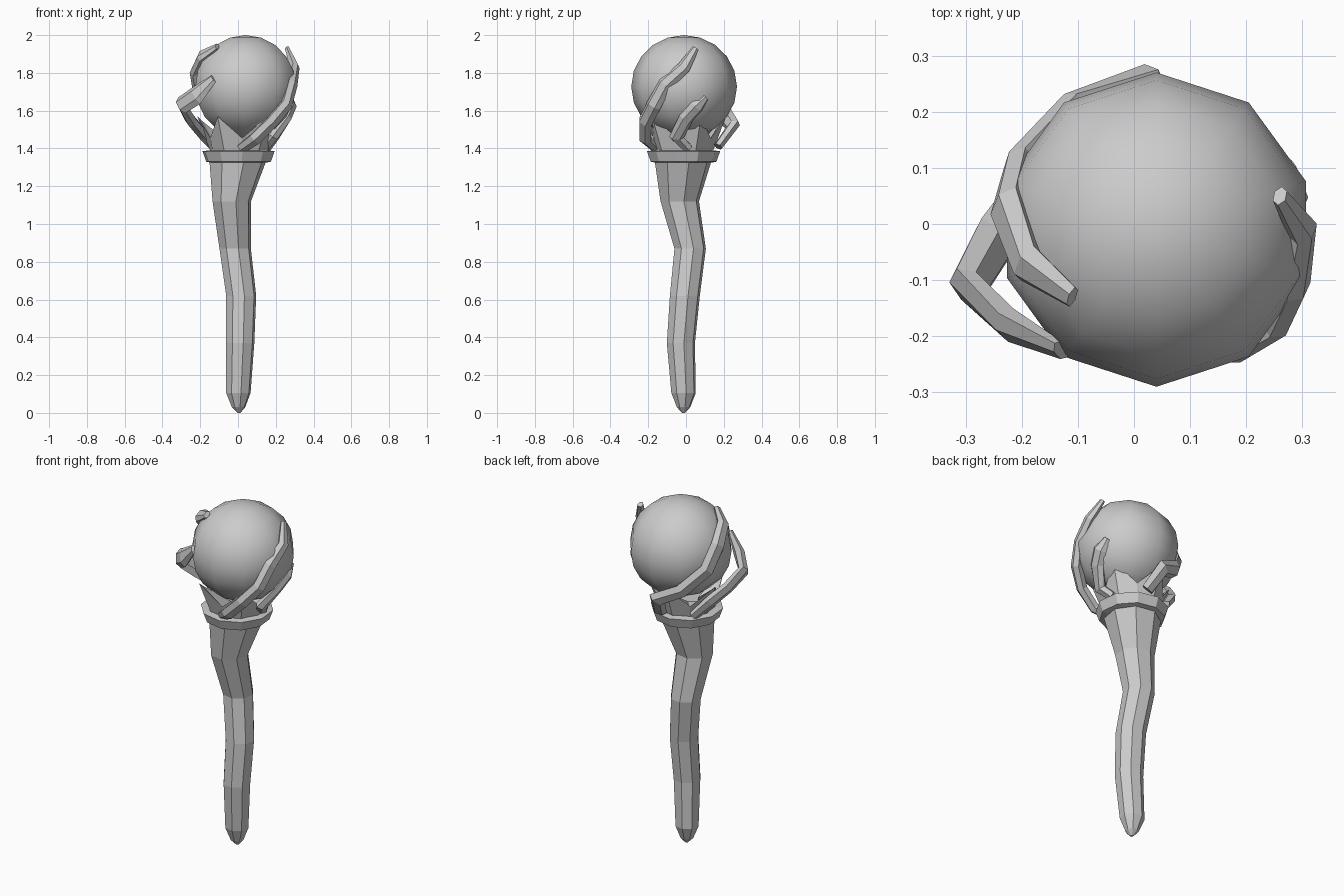
import bpy, bmesh, math
from mathutils import Vector

if "Cube" in bpy.data.objects:
    bpy.data.objects.remove(bpy.data.objects["Cube"])

ORB = Vector((0.04, -0.01, 1.727))


def finish(bm, name):
    bmesh.ops.recalc_face_normals(bm, faces=bm.faces)
    me = bpy.data.meshes.new(name)
    bm.to_mesh(me)
    bm.free()
    ob = bpy.data.objects.new(name, me)
    bpy.context.collection.objects.link(ob)
    return ob


def skin(bm, loops):
    # bridge equal-length vertex loops and cap both ends
    n = len(loops[0])
    vs = [[bm.verts.new(p) for p in lp] for lp in loops]
    for a, b in zip(vs, vs[1:]):
        for i in range(n):
            j = (i + 1) % n
            bm.faces.new((a[i], a[j], b[j], b[i]))
    bm.faces.new(vs[0])
    bm.faces.new(vs[-1])


def lathe(name, rings, sides, phase=0.0):
    # rings: (centre x, centre y, z, radius)
    bm = bmesh.new()
    skin(bm, [[(x + r * math.cos(phase + i * math.tau / sides),
                y + r * math.sin(phase + i * math.tau / sides), z)
               for i in range(sides)] for x, y, z, r in rings])
    return finish(bm, name)


def claw(name, pts, width, thick):
    # tapered six-sided strip that lies against the orb
    bm = bmesh.new()
    P = [Vector(p) for p in pts]
    loops = []
    taper = [0.8, 1.0, 1.0, 1.0, 0.95, 0.85]
    for i, p in enumerate(P):
        t = (P[min(i + 1, len(P) - 1)] - P[max(i - 1, 0)]).normalized()
        out = p - ORB
        out = (out - t * out.dot(t)).normalized()
        side = t.cross(out)
        s = 0.45 if i == len(P) - 1 else taper[min(i, 5)]
        loops.append([p + (side * math.cos(a) * width + out * math.sin(a) * thick) * s
                      for a in [k * math.tau / 6 for k in range(6)]])
    skin(bm, loops)
    return finish(bm, name)


# Handle: slightly crooked, flaring to the collar
lathe("handle", [(0.005, -0.013, 0.0, 0.008), (0.003, -0.013, 0.03, 0.036),
                 (0.002, -0.013, 0.105, 0.066), (0.012, -0.027, 0.37, 0.076),
                 (0.017, -0.006, 0.62, 0.081), (-0.015, 0.022, 0.87, 0.085),
                 (-0.033, -0.033, 1.12, 0.104), (0.0, -0.015, 1.34, 0.155)],
      8, math.radians(12))

# Collar
lathe("collar", [(0.003, -0.013, 1.325, 0.15), (0.003, -0.013, 1.33, 0.175),
                 (0.003, -0.013, 1.385, 0.195), (0.003, -0.013, 1.39, 0.16)],
      10, math.radians(24))

# Crown of five points cupping the orb
bm = bmesh.new()
base, rim = [], []
for i in range(10):
    a = math.radians(24 + 36 * i)
    d = Vector((math.cos(a), math.sin(a), 0))
    c = Vector((0.005, -0.012, 0))
    peak = i % 2 == 0
    base.append(c + d * 0.15 + Vector((0, 0, 1.37)))
    rim.append(c + d * (0.225 if peak else 0.165) + Vector((0, 0, 1.57 if peak else 1.455)))
inner = [Vector((p.x * 0.85, p.y * 0.85, p.z - 0.03)) for p in rim]
floor = [Vector((p.x * 0.4, p.y * 0.4, 1.44)) for p in rim]
skin(bm, [base, rim, inner, floor])
finish(bm, "crown")

# Orb
bpy.ops.mesh.primitive_uv_sphere_add(segments=10, ring_count=10, radius=0.28, location=ORB)
orb = bpy.context.object
orb.name = "orb"
orb.scale.z = 0.975
bpy.ops.object.shade_smooth()

# Claws wrapping round the orb
claw("claw_right_tall", [(0.02, -0.16, 1.40), (0.09, -0.215, 1.45), (0.18, -0.215, 1.54),
                         (0.255, -0.17, 1.63), (0.285, -0.11, 1.74), (0.3, -0.01, 1.83),
                         (0.26, 0.05, 1.93)], 0.042, 0.03)
claw("claw_right_short", [(0.15, 0.01, 1.40), (0.19, -0.05, 1.46), (0.255, 0.0, 1.56),
                          (0.28, 0.055, 1.62), (0.275, 0.105, 1.67)], 0.04, 0.028)
claw("claw_left", [(-0.12, 0.1, 1.40), (-0.19, 0.05, 1.48), (-0.25, -0.03, 1.55),
                   (-0.295, -0.11, 1.63), (-0.22, -0.18, 1.68), (-0.13, -0.225, 1.77)],
     0.055, 0.03)
claw("claw_back_tall", [(0.05, 0.17, 1.41), (0.01, 0.25, 1.52), (-0.11, 0.2, 1.58),
                        (-0.205, 0.1, 1.69), (-0.225, 0.03, 1.81), (-0.19, -0.07, 1.89),
                        (-0.11, -0.13, 1.94)], 0.05, 0.03)
